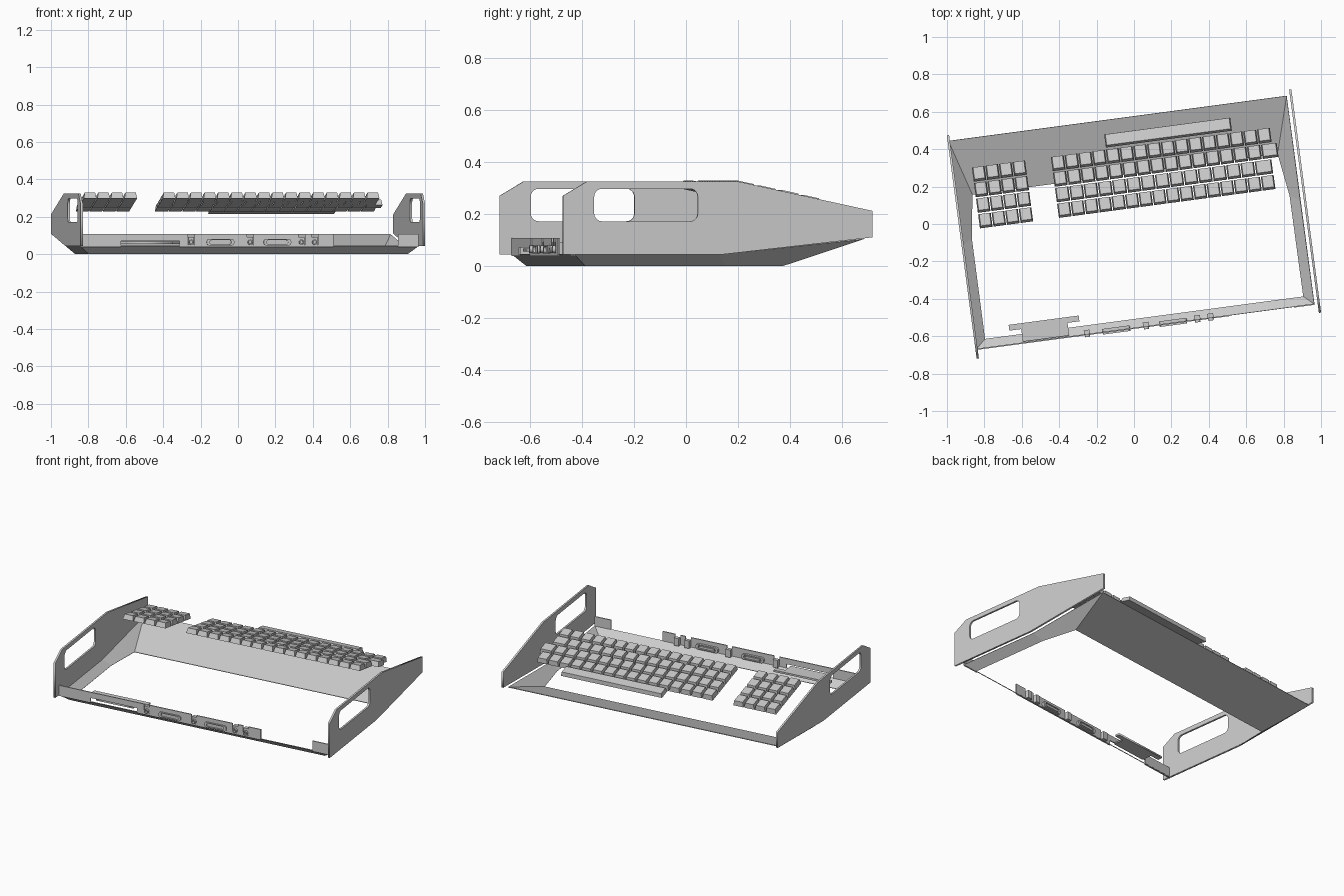
import bpy, bmesh
from math import radians, cos, sin, pi, atan
from mathutils import Matrix, Vector

cube = bpy.data.objects.get("Cube")
if cube:
    bpy.data.objects.remove(cube)

grey = bpy.data.materials.new("light_grey")
grey.use_nodes = True
grey.diffuse_color = (0.6, 0.6, 0.6, 1)
grey.node_tree.nodes["Principled BSDF"].inputs["Base Color"].default_value = (0.6, 0.6, 0.6, 1)

TURN = Matrix.Rotation(radians(7.6), 4, 'Z')   # the whole case stands slightly turned
TILT = 0.2175                                  # fall of the key bed


def add(name, mesh, matrix=Matrix()):
    obj = bpy.data.objects.new(name, mesh)
    bpy.context.collection.objects.link(obj)
    mesh.materials.clear()
    mesh.materials.append(grey)
    obj.matrix_world = TURN @ matrix
    return obj


def from_bmesh(name, bm):
    bmesh.ops.recalc_face_normals(bm, faces=bm.faces)
    mesh = bpy.data.meshes.new(name)
    bm.to_mesh(mesh)
    bm.free()
    return add(name, mesh)


def box(bm, lo, hi):
    lo, hi = Vector(lo), Vector(hi)
    m = Matrix.Translation((lo + hi) / 2) @ Matrix.Diagonal((*(hi - lo), 1))
    bmesh.ops.create_cube(bm, size=1, matrix=m)


def rounded(x0, x1, y0, y1, r, steps=5):
    pts = []
    for k, (cx, cy) in enumerate([(x1 - r, y1 - r), (x0 + r, y1 - r), (x0 + r, y0 + r), (x1 - r, y0 + r)]):
        for i in range(steps + 1):
            a = (k + i / steps) * pi / 2
            pts.append((cx + r * cos(a), cy + r * sin(a)))
    return pts


def sheet(name, outlines, thickness, matrix):
    """Flat plate cut from outlines; inner outlines become holes."""
    curve = bpy.data.curves.new(name, 'CURVE')
    curve.dimensions = '2D'
    curve.fill_mode = 'BOTH'
    curve.extrude = thickness / 2
    for pts in outlines:
        s = curve.splines.new('POLY')
        s.points.add(len(pts) - 1)
        for p, (x, y) in zip(s.points, pts):
            p.co = (x, y, 0, 1)
        s.use_cyclic_u = True
    temp = bpy.data.objects.new("temp", curve)
    bpy.context.collection.objects.link(temp)
    bpy.context.view_layer.update()
    mesh = bpy.data.meshes.new_from_object(temp.evaluated_get(bpy.context.evaluated_depsgraph_get()))
    bpy.data.objects.remove(temp)
    mesh.name = name
    return add(name, mesh, matrix)


# Side panels with hand holes
SIDE = Matrix(((0, 0, 1, 0), (1, 0, 0, 0), (0, 1, 0, 0), (0, 0, 0, 1)))
profile = [(-0.602, 0.043), (-0.602, 0.27), (-0.51, 0.325), (0.08, 0.325),
           (0.602, 0.212), (0.602, 0.11), (0.008, 0.043)]
hand_hole = rounded(-0.481, -0.078, 0.172, 0.297, 0.03)
for name, x in (("left_side_panel", 0.923), ("right_side_panel", -0.923)):
    sheet(name, [profile, hand_hole], 0.012, Matrix.Translation((x, 0, 0)) @ SIDE)

# Open bottom pan: a sloping rim around a large opening
L, R = -0.925, 0.90
outer = [(L, -0.553, 0.043), (R, -0.553, 0.043), (R, 0.008, 0.043),
         (R, 0.572, 0.103), (L, 0.572, 0.103), (L, 0.008, 0.043)]
inner = [(L + 0.053, -0.505), (R - 0.053, -0.505), (R - 0.053, 0.04),
         (R - 0.088, 0.27), (L + 0.088, 0.27), (L + 0.053, 0.04)]
bm = bmesh.new()
ov = [bm.verts.new(p) for p in outer]
iv = [bm.verts.new((*p, 0)) for p in inner]
for i in range(6):
    j = (i + 1) % 6
    bm.faces.new((ov[i], ov[j], iv[j], iv[i]))
mesh = bpy.data.meshes.new("bottom_pan")
bm.to_mesh(mesh)
bm.free()
pan = add("bottom_pan", mesh)
mod = pan.modifiers.new("thickness", 'SOLIDIFY')
mod.thickness = 0.004
mod.offset = 1

# Connector wall with slots for the jacks and openings
JACKS = (-0.326, -0.008, 0.269, 0.34)
W0, W1, BASE, TOP = -0.556, -0.549, 0.038, 0.107
bm = bmesh.new()
box(bm, (L, W0, BASE), (-0.704, W1, TOP))
box(bm, (-0.704, W0, 0.07), (-0.39, W1, TOP))
edge = -0.39
for u in JACKS:
    box(bm, (edge, W0, BASE), (u - 0.018, W1, TOP))
    box(bm, (u - 0.018, W0, BASE), (u + 0.018, W1, 0.05))
    edge = u + 0.018
box(bm, (edge, W0, BASE), (0.441, W1, TOP))
box(bm, (0.789, W0, BASE), (R, W1, TOP))
from_bmesh("connector_wall", bm)

# Jacks: a block behind and a round socket in front
FRONT = Matrix(((1, 0, 0, 0), (0, 0, -1, 0), (0, 1, 0, 0), (0, 0, 0, 1)))
for n, u in enumerate(JACKS):
    bm = bmesh.new()
    box(bm, (u - 0.016, -0.552, 0.042), (u + 0.016, -0.528, 0.092))
    from_bmesh(f"jack_block_{n + 1}", bm)
    ring = rounded(u - 0.014, u + 0.014, 0.05, 0.078, 0.0139)
    bore = rounded(u - 0.008, u + 0.008, 0.056, 0.072, 0.0079)
    sheet(f"jack_socket_{n + 1}", [ring, bore], 0.014, Matrix.Translation((0, -0.559, 0)) @ FRONT)

# Wide plug sockets: a shell with a core
for n, u in enumerate((-0.169, 0.138)):
    shell = rounded(u - 0.074, u + 0.074, 0.047, 0.081, 0.014)
    hollow = rounded(u - 0.058, u + 0.058, 0.053, 0.075, 0.01)
    sheet(f"plug_shell_{n + 1}", [shell, hollow], 0.03, Matrix.Translation((0, -0.549, 0)) @ FRONT)
    bm = bmesh.new()
    box(bm, (u - 0.05, -0.556, 0.057), (u + 0.05, -0.534, 0.071))
    from_bmesh(f"plug_core_{n + 1}", bm)

# Disk slot plate, T-shaped
tee = [(-0.736, -0.446), (-0.736, -0.477), (-0.672, -0.477), (-0.672, -0.545),
       (-0.422, -0.545), (-0.422, -0.477), (-0.358, -0.477), (-0.358, -0.446)]
sheet("disk_slot_plate", [tee], 0.012, Matrix.Translation((0, 0, 0.061)))


# Keys: tapered caps lying on the tilted key bed
def key(bm, u, v, width, depth, height):
    z = 0.333 - TILT * (v - 0.08)
    m = Matrix.Translation((u, v, z)) @ Matrix.Rotation(-atan(TILT), 4, 'X')
    verts = bmesh.ops.create_cube(bm, size=1)["verts"]
    for p in verts:
        taper = 0.012 if p.co.z > 0 else 0
        p.co = m @ Vector((p.co.x * (width - taper), p.co.y * (depth - taper), (p.co.z - 0.5) * height))


def key_row(name, start, end, count, last, v):
    bm = bmesh.new()
    pitch = (end - start - last) / (count - 1)
    for i in range(count):
        w = last if i == count - 1 else pitch
        key(bm, start + i * pitch + w / 2, v, w - 0.005, 0.077, 0.032)
    from_bmesh(name, bm)


ROWS = [(0.79, 16, 0.074), (0.816, 16, 0.09), (0.776, 15, 0.095), (0.777, 16, 0.074)]
for r, (end, count, last) in enumerate(ROWS):
    v = 0.382 - 0.084 * r
    key_row(f"main_keys_row_{r + 1}", -0.396, end, count, last, v)
    key_row(f"number_keys_row_{r + 1}", -0.822, -0.53, 4, 0.073, v)

bm = bmesh.new()
key(bm, 0.245, 0.466, 0.68, 0.072, 0.026)
from_bmesh("space_bar", bm)
